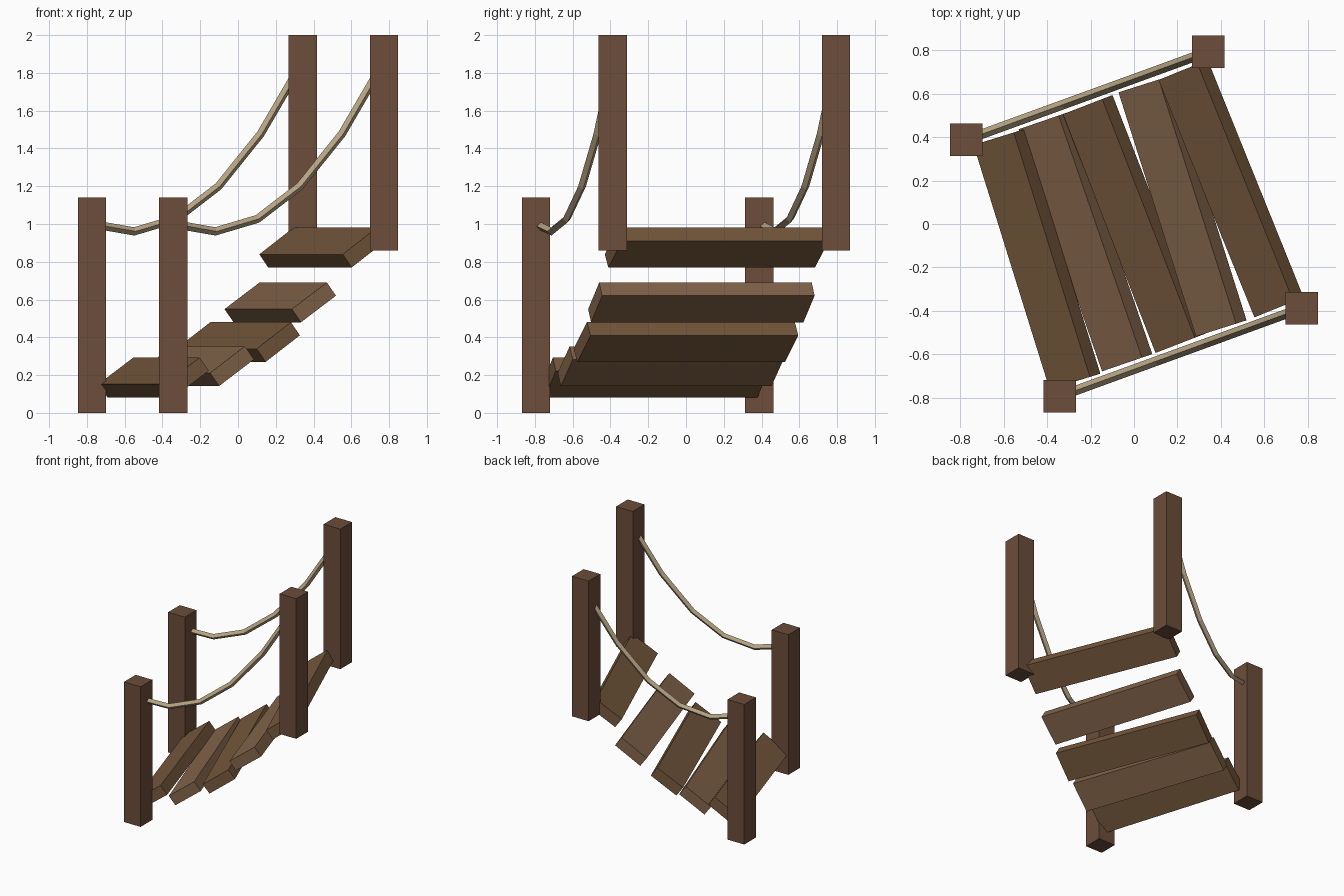
import bpy, bmesh
from math import radians, sin, cos
from mathutils import Vector, Matrix

if "Cube" in bpy.data.objects:
    bpy.data.objects.remove(bpy.data.objects["Cube"])

YAW = radians(20)              # bridge runs diagonally in plan
ALONG = Vector((cos(YAW), sin(YAW), 0))
ACROSS = Vector((-sin(YAW), cos(YAW), 0))
HALF_LEN, HALF_WID, RISE = 0.594, 0.629, 0.86


def material(name, rgb):
    m = bpy.data.materials.new(name)
    m.diffuse_color = (*rgb, 1)
    m.use_nodes = True
    m.node_tree.nodes["Principled BSDF"].inputs["Base Color"].default_value = m.diffuse_color
    return m


POST = material("post wood", (0.15, 0.075, 0.042))
DARK = material("dark plank wood", (0.18, 0.098, 0.046))
LIGHT = material("light plank wood", (0.225, 0.127, 0.068))
ROPE = material("rope fibre", (0.46, 0.36, 0.22))


def finish(name, bm, mat):
    bmesh.ops.recalc_face_normals(bm, faces=bm.faces)
    mesh = bpy.data.meshes.new(name)
    bm.to_mesh(mesh)
    bm.free()
    mesh.materials.append(mat)
    ob = bpy.data.objects.new(name, mesh)
    bpy.context.collection.objects.link(ob)
    return ob


def box(name, size, mat, matrix):
    bm = bmesh.new()
    bmesh.ops.create_cube(bm, size=1, matrix=matrix @ Matrix.Diagonal((*size, 1)))
    return finish(name, bm, mat)


# Square upright posts: low pair and high pair
for end, label, base in ((-1, "low", 0.0), (1, "high", RISE)):
    for side, hand in ((-1, "right"), (1, "left")):
        pos = ALONG * end * HALF_LEN + ACROSS * side * HALF_WID
        pos.z = base + 0.57
        box(f"{label}_{hand}_post", (0.15, 0.15, 1.14), POST, Matrix.Translation(pos))

# Tilted deck planks, each with a slightly different yaw: (height, yaw)
planks = [(0.1875, 17.3), (0.2475, 19.0), (0.375, 21.2), (0.585, 17.6), (0.875, 22.0)]
for i, (z, yaw) in enumerate(planks):
    pos = ALONG * (i - 2) * 0.238
    pos.z = z
    turn = Matrix.Rotation(radians(yaw), 4, 'Z') @ Matrix.Rotation(-radians(35.9), 4, 'Y')
    box(f"plank_{i + 1}", (0.24, 1.18, 0.086), LIGHT if i % 2 else DARK,
        Matrix.Translation(pos) @ turn)


# Sagging hand ropes: four-sided tube in five straight segments
def rope(name, side, r=0.022, sag=0.33, n=5):
    pts = []
    for k in range(n + 1):
        t = k / n
        p = ALONG * HALF_LEN * (2 * t - 1) + ACROSS * side * HALF_WID
        p.z = 1.0 + RISE * t - 4 * sag * t * (1 - t)
        pts.append(p)
    bm = bmesh.new()
    rings = []
    for k, p in enumerate(pts):
        tangent = (pts[min(k + 1, n)] - pts[max(k - 1, 0)]).normalized()
        up = tangent.cross(ACROSS)
        rings.append([bm.verts.new(p + d * r) for d in (up, ACROSS, -up, -ACROSS)])
    for a, b in zip(rings, rings[1:]):
        for j in range(4):
            bm.faces.new((a[j], a[(j + 1) % 4], b[(j + 1) % 4], b[j]))
    bm.faces.new(rings[0])
    bm.faces.new(rings[-1])
    return finish(name, bm, ROPE)


rope("right_hand_rope", -1)
rope("left_hand_rope", 1)
